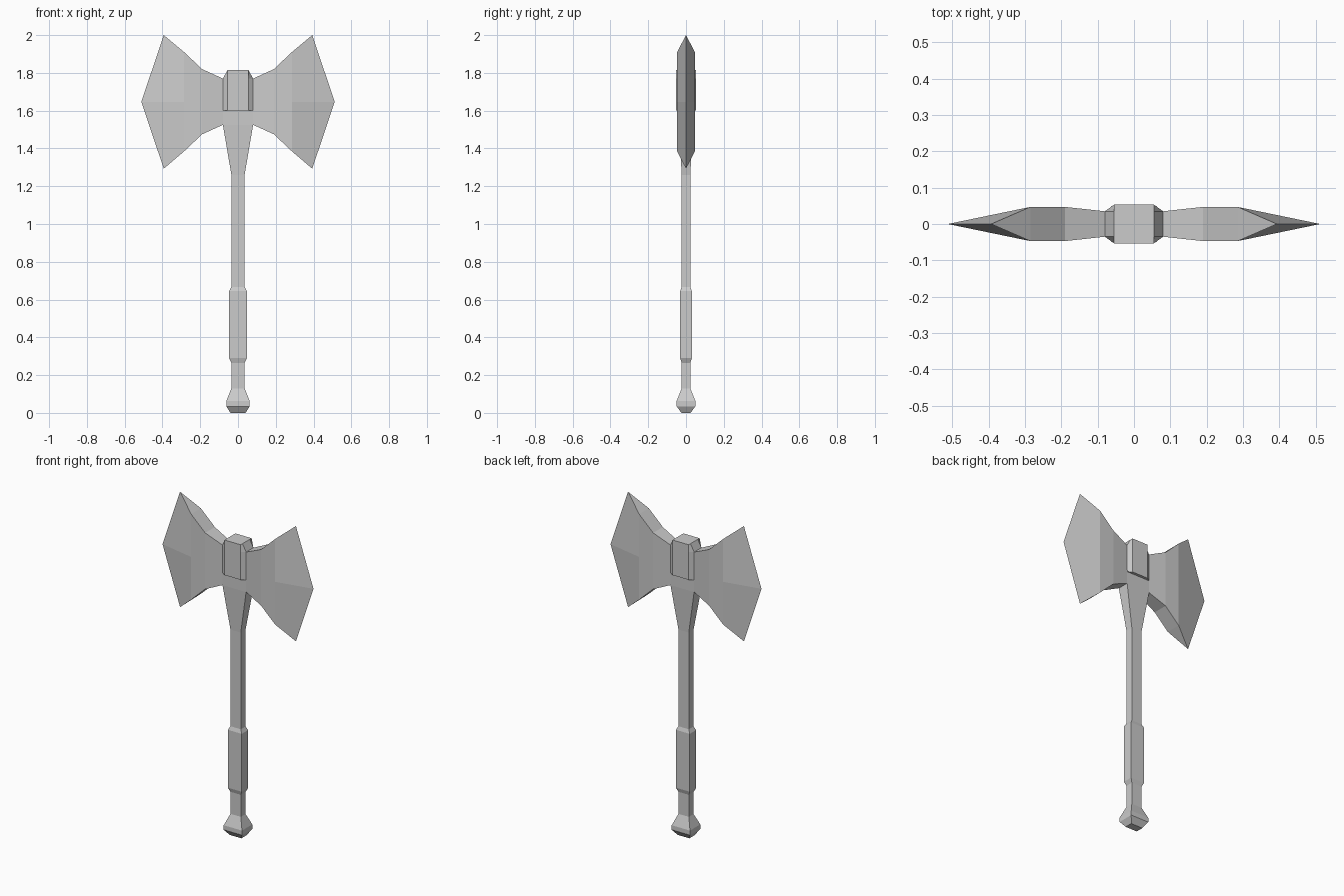
import bpy, bmesh

if "Cube" in bpy.data.objects:
    bpy.data.objects.remove(bpy.data.objects["Cube"])


def loft(name, rings):
    """Skin a list of equal-length vertex rings and cap both ends."""
    bm = bmesh.new()
    loops = [[bm.verts.new(p) for p in ring] for ring in rings]
    n = len(loops[0])
    for a, b in zip(loops, loops[1:]):
        for i in range(n):
            j = (i + 1) % n
            bm.faces.new((a[i], a[j], b[j], b[i]))
    bm.faces.new(loops[0][::-1])
    bm.faces.new(loops[-1])
    bmesh.ops.remove_doubles(bm, verts=bm.verts, dist=1e-5)
    bmesh.ops.recalc_face_normals(bm, faces=bm.faces)
    mesh = bpy.data.meshes.new(name)
    bm.to_mesh(mesh)
    bm.free()
    obj = bpy.data.objects.new(name, mesh)
    bpy.context.collection.objects.link(obj)
    return obj


def rect(x, y, z):
    return [(-x, -y, z), (x, -y, z), (x, y, z), (-x, y, z)]


def octagon(x, y, cx, cy, z):
    """Rectangle whose corners are cut from (x, cy) to (cx, y)."""
    return [(-cx, -y, z), (cx, -y, z), (x, -cy, z), (x, cy, z),
            (cx, y, z), (-cx, y, z), (-x, cy, z), (-x, -cy, z)]


# Pommel
loft("pommel", [rect(0.04, 0.024, 0), rect(0.062, 0.05, 0.035),
                rect(0.062, 0.05, 0.063), rect(0.035, 0.023, 0.13)])

# Handle, with thicker grip and flared neck
loft("handle", [rect(0.035, 0.023, 0.13), rect(0.035, 0.023, 0.265),
                rect(0.047, 0.031, 0.29), rect(0.047, 0.031, 0.645),
                rect(0.035, 0.023, 0.667), rect(0.035, 0.023, 1.26),
                rect(0.08, 0.036, 1.525), rect(0.08, 0.036, 1.61)])

# Raised socket block with chamfered corners and sloped shoulders
block = [octagon(0.08, 0.053, 0.055, 0.035, z) for z in (1.6, 1.77)]
top = octagon(0.055, 0.053, 0.055, 0.035, 1.815)
loft("head_block", block + [top])


# Blade: flared stations ending in a pointed cutting edge, mirrored
def station(x, y, low, high, mid_x=None, mid=1.647):
    mx = x if mid_x is None else mid_x
    return [(x, -y, low), (mx, -y, mid), (x, -y, high),
            (x, y, high), (mx, y, mid), (x, y, low)]


bm_rings = [station(0.06, 0.033, 1.535, 1.76),
            station(0.08, 0.035, 1.525, 1.77),
            station(0.19, 0.047, 1.475, 1.82),
            station(0.285, 0.047, 1.385, 1.91)]
edge = station(0.393, 0.0, 1.293, 2.0, 0.512)


def blade(name, side):
    """Loft the body, then close it to the zero-thickness edge."""
    bm = bmesh.new()
    loops = [[bm.verts.new((side * x, y, z)) for x, y, z in ring]
             for ring in bm_rings]
    low, mid, high = [bm.verts.new((side * x, y, z)) for x, y, z in edge[:3]]
    loops.append([low, mid, high, high, mid, low])
    for a, b in zip(loops, loops[1:]):
        for i in range(6):
            j = (i + 1) % 6
            face = list(dict.fromkeys((a[i], a[j], b[j], b[i])))
            bm.faces.new(face)
    bm.faces.new(loops[0])
    bmesh.ops.recalc_face_normals(bm, faces=bm.faces)
    mesh = bpy.data.meshes.new(name)
    bm.to_mesh(mesh)
    bm.free()
    bpy.context.collection.objects.link(bpy.data.objects.new(name, mesh))


blade("blade_right", 1)
blade("blade_left", -1)
